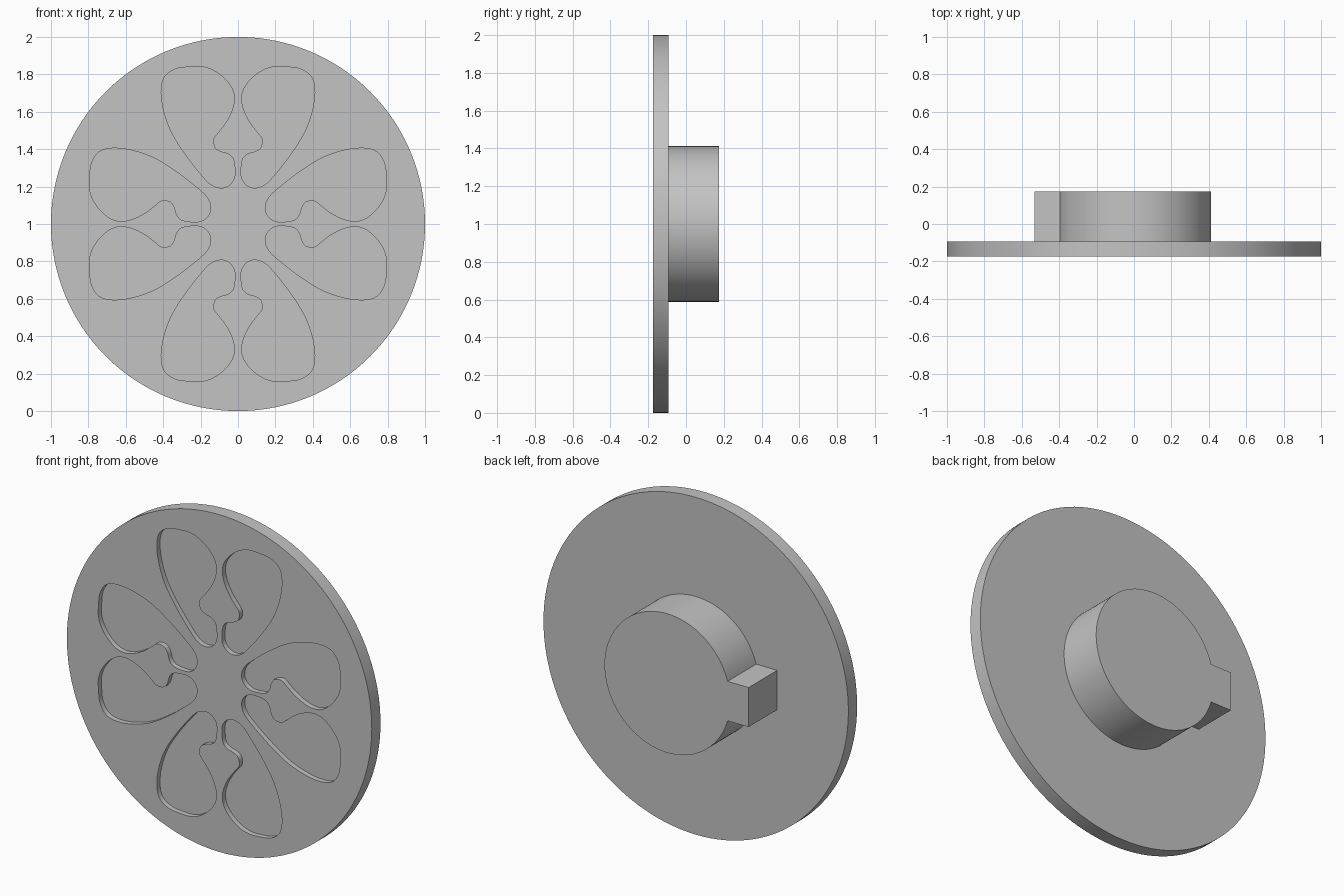
import bpy, bmesh, math
from mathutils import Vector

cube = bpy.data.objects.get("Cube")
if cube:
    bpy.data.objects.remove(cube, do_unlink=True)

FRONT, PLATE_BACK, HUB_BACK = -0.175, -0.093, 0.175
POCKET_DEPTH = 0.03
SEGMENTS = 128

grey = bpy.data.materials.new("grey")
grey.use_nodes = True
COLOUR = (0.55, 0.55, 0.55, 1)
grey.diffuse_color = COLOUR
grey.node_tree.nodes["Principled BSDF"].inputs["Base Color"].default_value = COLOUR


def add_prism(bm, outline, y0, y1):
    """Extrude an (x, z) outline, measured from the disc centre, along y."""
    face = bm.faces.new([bm.verts.new((x, y0, z + 1)) for x, z in outline])
    grown = bmesh.ops.extrude_face_region(bm, geom=[face], use_keep_orig=True)
    new_verts = [v for v in grown["geom"] if isinstance(v, bmesh.types.BMVert)]
    bmesh.ops.translate(bm, verts=new_verts, vec=(0, y1 - y0, 0))


def make_object(name, outlines, y0, y1):
    bm = bmesh.new()
    for outline in outlines:
        add_prism(bm, outline, y0, y1)
    bmesh.ops.recalc_face_normals(bm, faces=bm.faces)
    mesh = bpy.data.meshes.new(name)
    bm.to_mesh(mesh)
    bm.free()
    mesh.materials.append(grey)
    obj = bpy.data.objects.new(name, mesh)
    bpy.context.collection.objects.link(obj)
    return obj


def arc(radius, start, end, count):
    return [(radius * math.cos(start + (end - start) * i / count),
             radius * math.sin(start + (end - start) * i / count))
            for i in range(count)]


def smooth_loop(points, steps=5):
    """Closed Catmull-Rom curve through the points."""
    pts = [Vector(p) for p in points]
    n = len(pts)
    loop = []
    for i in range(n):
        a, b, c, d = (pts[(i + k) % n] for k in range(-1, 3))
        for s in range(steps):
            t = s / steps
            p = b + (c - a) * t / 2 + (a - b * 2.5 + c * 2 - d / 2) * t * t
            p += (b * 1.5 - a / 2 - c * 1.5 + d / 2) * t ** 3
            loop.append((p.x, p.y))
    return loop


def smooth(obj):
    bpy.ops.object.select_all(action='DESELECT')
    obj.select_set(True)
    bpy.context.view_layer.objects.active = obj
    bpy.ops.object.shade_smooth_by_angle(angle=math.radians(30))


# Petal-shaped pocket: one lobed outline, repeated by reflection
petal = smooth_loop([
    (.25, .84), (.33, .83), (.39, .79), (.41, .72), (.4, .62), (.36, .5),
    (.29, .385), (.21, .28), (.15, .215), (.096, .193), (.05, .205),
    (.02, .245), (.017, .3), (.027, .35), (.055, .375), (.095, .387),
    (.125, .41), (.13, .455), (.105, .49), (.07, .535), (.037, .595),
    (.02, .66), (.03, .72), (.07, .775), (.13, .82), (.19, .84)])
side_petal = [(z - 0.047, x - 0.005) for x, z in petal]
pockets = [[(sx * x, sz * z) for x, z in shape]
           for shape in (petal, side_petal) for sx in (1, -1) for sz in (1, -1)]

# Round plate with the pockets sunk into its front
plate = make_object("round_plate", [arc(1, 0, math.tau, SEGMENTS)], FRONT, PLATE_BACK)
cutter = make_object("pocket_cutter", pockets, FRONT - 0.05, FRONT + POCKET_DEPTH)
cutter.hide_render = True
cut = plate.modifiers.new("pockets", 'BOOLEAN')
cut.operation = 'DIFFERENCE'
cut.solver = 'EXACT'
cut.object = cutter
bpy.context.view_layer.objects.active = plate
bpy.ops.object.modifier_apply(modifier=cut.name)
bpy.data.objects.remove(cutter, do_unlink=True)
smooth(plate)

# Hub on the back with a square key sticking out on one side
HUB_RADIUS, KEY_HALF, KEY_END = 0.412, 0.117, -0.533
half_angle = math.asin(KEY_HALF / HUB_RADIUS)
rim = arc(HUB_RADIUS, half_angle - math.pi, math.pi - half_angle, SEGMENTS)
rim.append((-HUB_RADIUS * math.cos(half_angle), KEY_HALF))
hub = make_object("keyed_hub", [rim + [(KEY_END, KEY_HALF), (KEY_END, -KEY_HALF)]],
                  PLATE_BACK, HUB_BACK)
smooth(hub)
